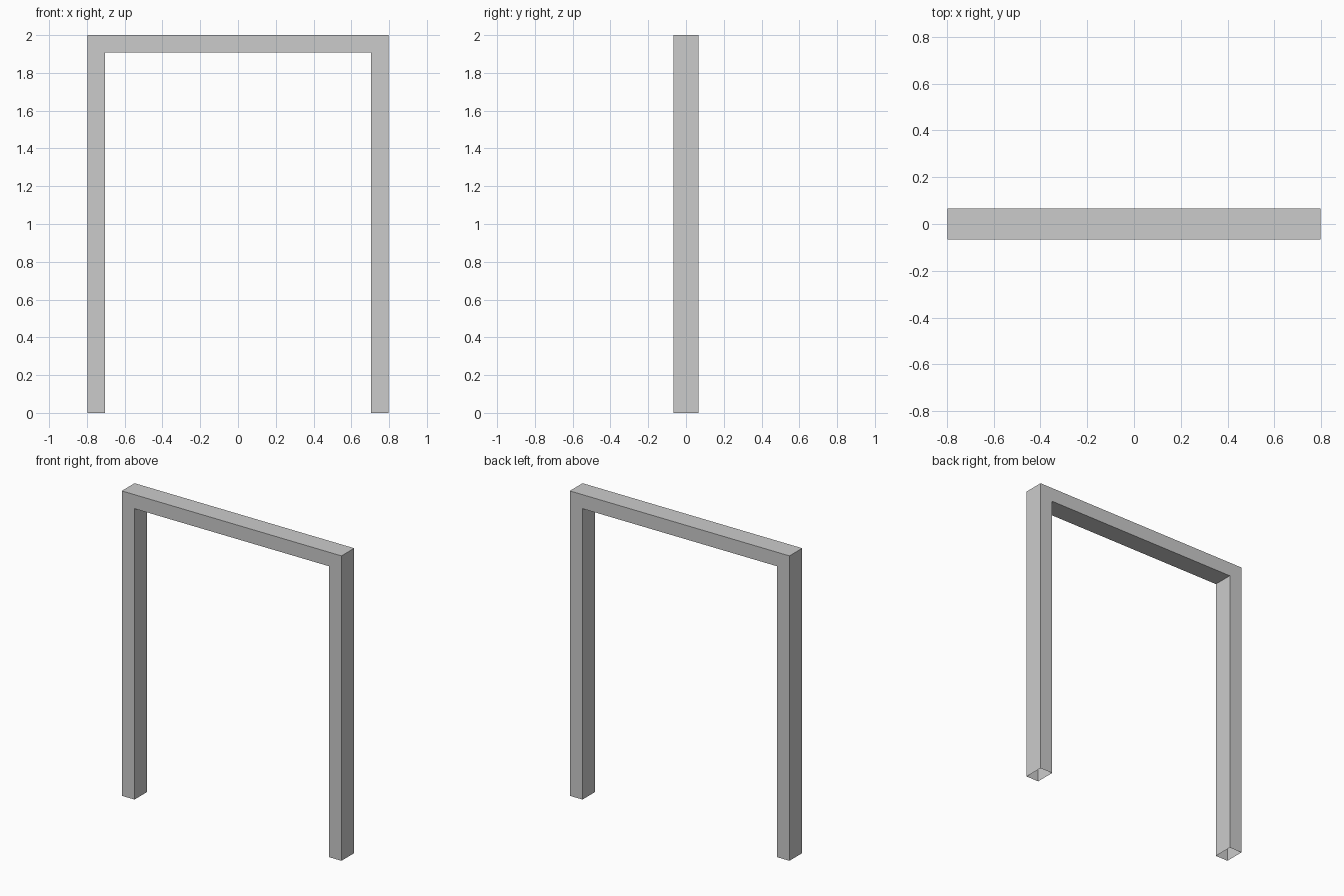
import bpy, bmesh

if "Cube" in bpy.data.objects:
    bpy.data.objects.remove(bpy.data.objects["Cube"])

HALF_W, HEIGHT, DEPTH, THICK = 0.797, 2.0, 0.132, 0.092

# Door frame profile: right half from foot to head, mirrored to the left
right = [(HALF_W - THICK, 0), (HALF_W, 0), (HALF_W, HEIGHT)]
inner_right = (HALF_W - THICK, HEIGHT - THICK)
outline = [inner_right] + right
outline += [(-x, z) for x, z in reversed(outline)]

bm = bmesh.new()
front = bm.faces.new([bm.verts.new((x, -DEPTH / 2, z)) for x, z in outline])

# Extrude the profile to full depth
ext = bmesh.ops.extrude_face_region(bm, geom=[front], use_keep_orig=True)
back = [v for v in ext["geom"] if isinstance(v, bmesh.types.BMVert)]
bmesh.ops.translate(bm, verts=back, vec=(0, DEPTH, 0))
bmesh.ops.recalc_face_normals(bm, faces=bm.faces)

# The feet are open underneath
feet = [f for f in bm.faces if all(v.co.z < 0.001 for v in f.verts)]
bmesh.ops.delete(bm, geom=feet, context="FACES_ONLY")

mesh = bpy.data.meshes.new("door_frame")
bm.to_mesh(mesh)
bm.free()
bpy.context.collection.objects.link(bpy.data.objects.new("door_frame", mesh))
